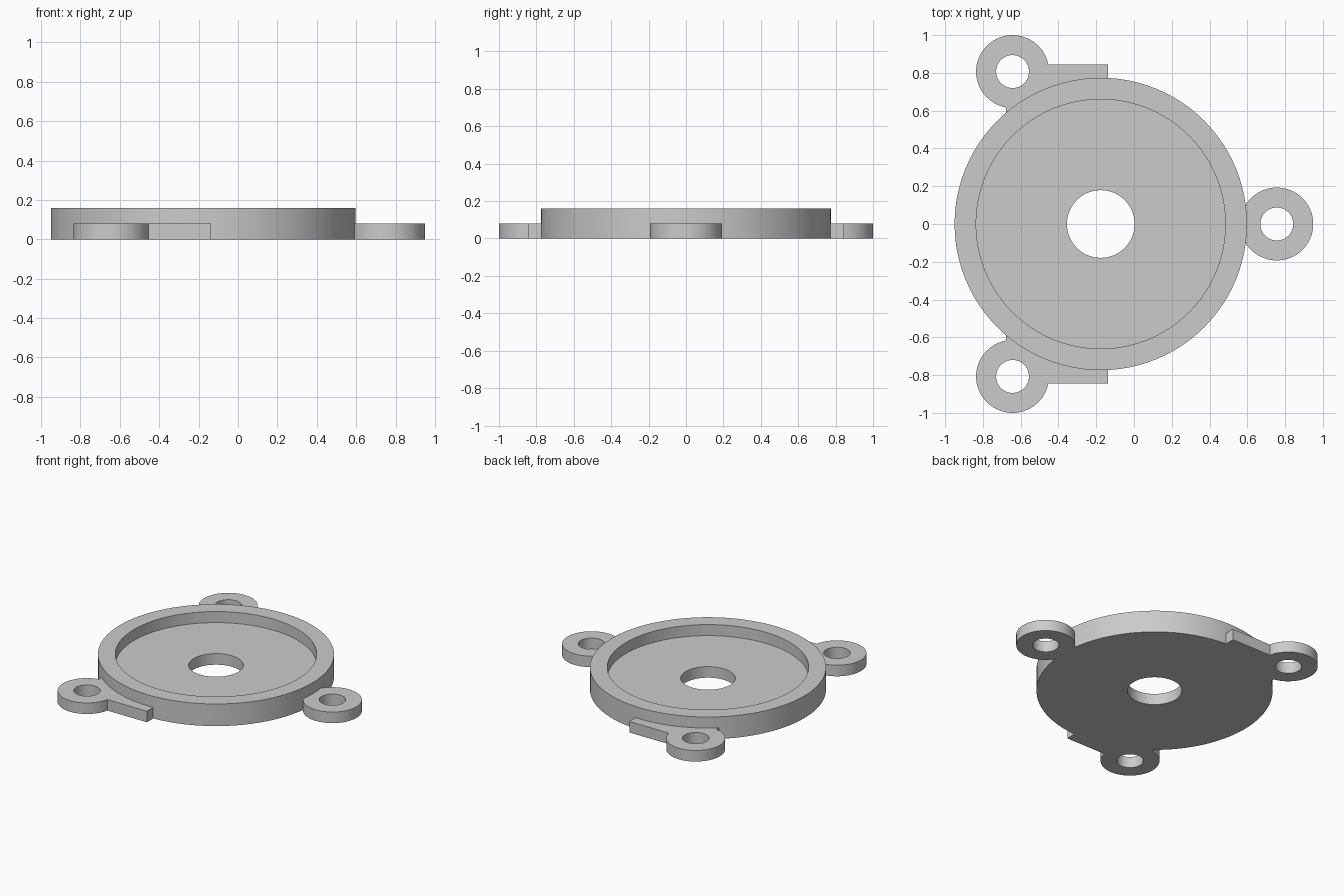
import bpy, bmesh, math

if "Cube" in bpy.data.objects:
    bpy.data.objects.remove(bpy.data.objects["Cube"])

CX, R, R_IN, R_HOLE = -0.176, 0.774, 0.66, 0.179
H, T = 0.16, 0.08
EAR_R, EAR_HOLE = 0.193, 0.087
EARS = [(0.756, 0.0), (-0.643, 0.807), (-0.643, -0.807)]


def mesh_object(name, bm):
    bmesh.ops.recalc_face_normals(bm, faces=bm.faces[:])
    me = bpy.data.meshes.new(name)
    bm.to_mesh(me)
    bm.free()
    ob = bpy.data.objects.new(name, me)
    bpy.context.collection.objects.link(ob)
    return ob


def prism(name, pts, z0, z1):
    bm = bmesh.new()
    face = bm.faces.new([bm.verts.new((x, y, z0)) for x, y in pts])
    ext = bmesh.ops.extrude_face_region(bm, geom=[face])
    for v in ext["geom"]:
        if isinstance(v, bmesh.types.BMVert):
            v.co.z = z1
    return mesh_object(name, bm)


def circle(cx, cy, r, n=64):
    return [(cx + r * math.cos(2 * math.pi * i / n),
             cy + r * math.sin(2 * math.pi * i / n)) for i in range(n)]


def lathe(name, profile, n=96):
    bm = bmesh.new()
    rings = [[bm.verts.new((x, y, z)) for x, y in circle(CX, 0, r, n)]
             for r, z in profile]
    for a, b in zip(rings, rings[1:] + rings[:1]):
        for i in range(n):
            j = (i + 1) % n
            bm.faces.new((a[i], a[j], b[j], b[i]))
    return mesh_object(name, bm)


def combine(target, other, op):
    mod = target.modifiers.new(op.lower(), 'BOOLEAN')
    mod.operation, mod.solver, mod.object = op, 'EXACT', other
    bpy.context.view_layer.objects.active = target
    bpy.ops.object.modifier_apply(modifier=mod.name)
    bpy.data.objects.remove(other)


# Round dish with raised rim and central hole
body = lathe("mounting_dish", [(R_HOLE, 0), (R, 0), (R, H), (R_IN, H),
                               (R_IN, T), (R_HOLE, T)])

# Mounting ears
for x, y in EARS:
    combine(body, prism("ear", circle(x, y, EAR_R), 0, T), 'UNION')

# Straight webs joining the two rear ears to the rim
web = [(-0.138, 0.845), (-0.643, 0.845), (-0.677, 0.80), (-0.677, 0.55),
       (-0.45, 0.68), (-0.138, 0.72)]
for s in (1, -1):
    combine(body, prism("web", [(x, s * y) for x, y in web], 0, T), 'UNION')

# Screw holes
for x, y in EARS:
    combine(body, prism("hole_cutter", circle(x, y, EAR_HOLE), -0.1, 0.3), 'DIFFERENCE')

body.select_set(True)
bpy.context.view_layer.objects.active = body
bpy.ops.object.shade_smooth_by_angle(angle=math.radians(30))
